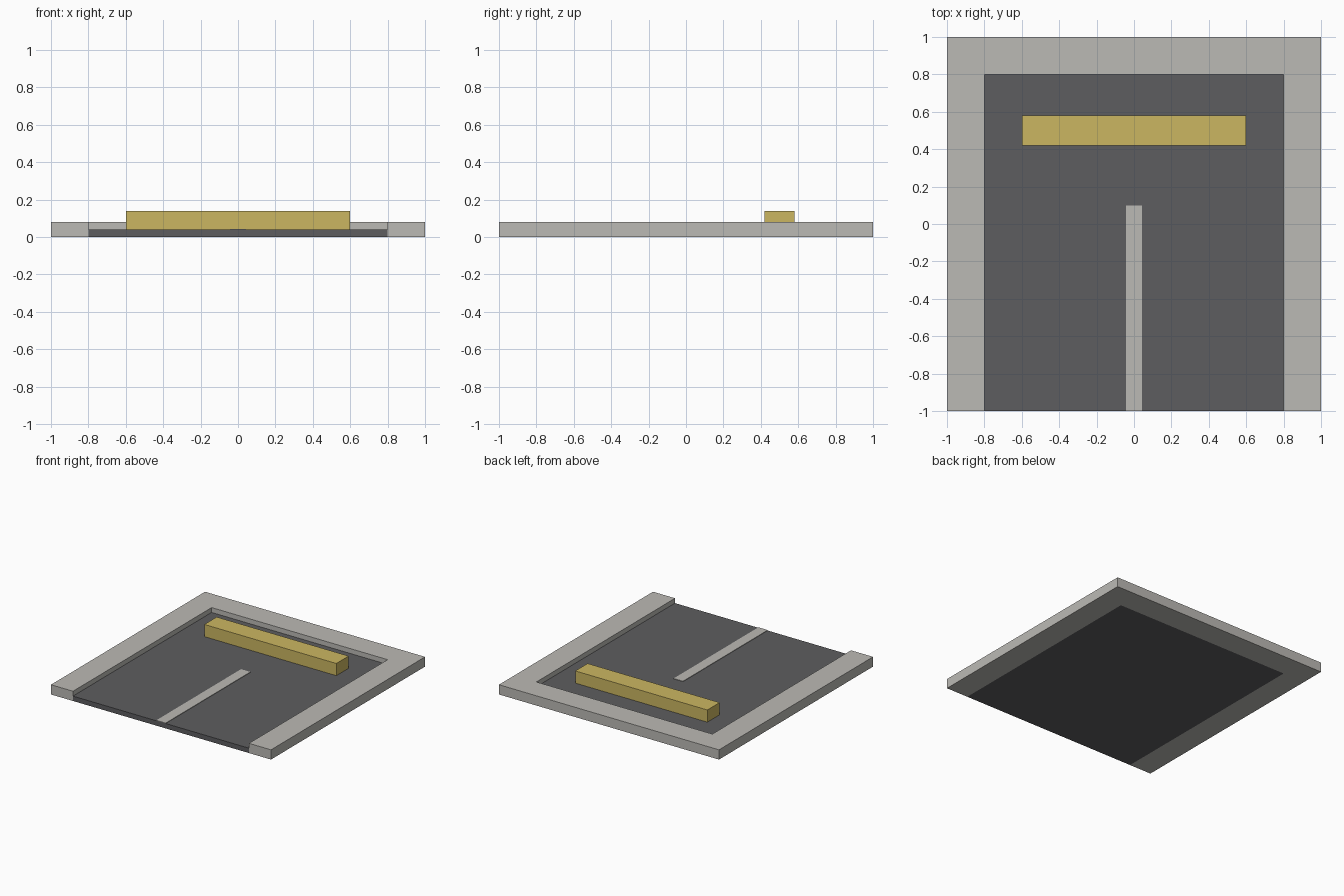
import bpy
import bmesh

if "Cube" in bpy.data.objects:
    bpy.data.objects.remove(bpy.data.objects["Cube"])


def material(name, rgb):
    m = bpy.data.materials.new(name)
    m.diffuse_color = (*rgb, 1.0)
    m.use_nodes = True
    m.node_tree.nodes["Principled BSDF"].inputs["Base Color"].default_value = m.diffuse_color
    return m


def extruded(name, outline, z0, z1, mat):
    """Extrude a flat outline (counter-clockwise) from z0 up to z1."""
    bm = bmesh.new()
    base = bm.faces.new([bm.verts.new((x, y, z0)) for x, y in outline])
    top = bmesh.ops.extrude_face_region(bm, geom=[base])
    verts = [v for v in top["geom"] if isinstance(v, bmesh.types.BMVert)]
    bmesh.ops.translate(bm, verts=verts, vec=(0, 0, z1 - z0))
    bmesh.ops.recalc_face_normals(bm, faces=bm.faces)
    mesh = bpy.data.meshes.new(name)
    bm.to_mesh(mesh)
    bm.free()
    mesh.materials.append(mat)
    obj = bpy.data.objects.new(name, mesh)
    bpy.context.collection.objects.link(obj)
    return obj


def rect(x, y0, y1):
    return [(-x, y0), (x, y0), (x, y1), (-x, y1)]


concrete = material("concrete grey", (0.50, 0.49, 0.46))
asphalt = material("asphalt grey", (0.11, 0.11, 0.115))
yellow = material("barrier yellow", (0.60, 0.47, 0.12))

# U-shaped pavement around the dead end
extruded("pavement",
         [(-1, -1), (-0.8, -1), (-0.8, 0.8), (0.8, 0.8),
          (0.8, -1), (1, -1), (1, 1), (-1, 1)], 0, 0.08, concrete)

# Road surface, open at the front
extruded("road", rect(0.8, -1, 0.8), 0, 0.04, asphalt)

# Painted centre line
extruded("centre_line", rect(0.0425, -1, 0.1), 0.04, 0.044, concrete)

# Barrier across the end of the road
extruded("barrier", rect(0.6, 0.42, 0.58), 0.04, 0.14, yellow)
